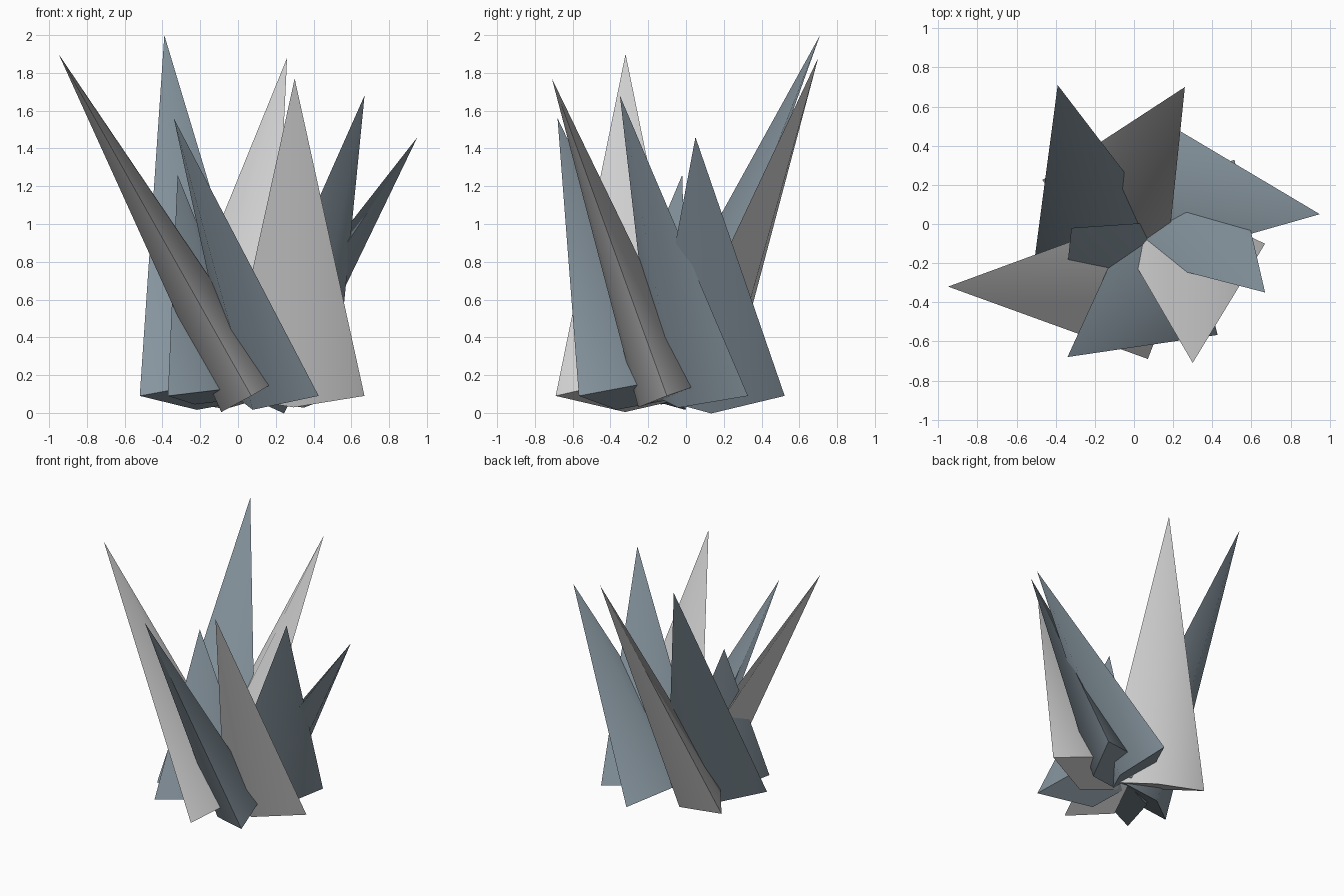
import bpy, bmesh, math
from mathutils import Vector

if "Cube" in bpy.data.objects:
    bpy.data.objects.remove(bpy.data.objects["Cube"], do_unlink=True)


def material(name, rgb):
    m = bpy.data.materials.new(name)
    m.use_nodes = True
    m.diffuse_color = (*rgb, 1)
    m.node_tree.nodes["Principled BSDF"].inputs["Base Color"].default_value = (*rgb, 1)
    return m


pale = material("pale_grey", (0.63, 0.63, 0.63))
slate = material("slate_blue", (0.24, 0.30, 0.345))

CENTRE = Vector((0.06, -0.08, 0.09))
OFFSET, HALF_WIDTH, HALF_THICK = 0.24, 0.37, 0.175


def shard(name, tip, angle, mat):
    """Tall spike with a diamond base whose long diagonal is radial."""
    tip = Vector(tip)
    a = math.radians(angle)
    radial = Vector((math.cos(a), math.sin(a), 0))
    base = CENTRE + radial * OFFSET
    side = (tip - base).cross(radial).normalized()
    corners = [base + radial * HALF_WIDTH, base + side * HALF_THICK,
               base - radial * HALF_WIDTH, base - side * HALF_THICK]
    bm = bmesh.new()
    ring = [bm.verts.new(p) for p in corners]
    top = bm.verts.new(tip)
    bm.faces.new(ring)
    for i in range(len(ring)):
        bm.faces.new((ring[i], ring[i - 1], top))
    bmesh.ops.recalc_face_normals(bm, faces=bm.faces)
    mesh = bpy.data.meshes.new(name)
    bm.to_mesh(mesh)
    bm.free()
    mesh.materials.append(mat)
    obj = bpy.data.objects.new(name, mesh)
    bpy.context.collection.objects.link(obj)
    # Soft across the broad sides, sharp along the thin edges
    bpy.ops.object.select_all(action="DESELECT")
    obj.select_set(True)
    bpy.context.view_layer.objects.active = obj
    bpy.ops.object.shade_smooth_by_angle(angle=math.radians(60))


# Ring of shards: tip position, direction of the outer base corner, colour
shard("shard_right", (-0.95, -0.32, 1.90), 271, pale)
shard("shard_back_right", (-0.39, 0.71, 2.00), 198, slate)
shard("shard_back_left", (0.26, 0.70, 1.88), 150, pale)
shard("shard_front_left", (0.30, -0.71, 1.77), 358, pale)
shard("shard_left_front", (0.67, -0.35, 1.68), 42, slate)
shard("shard_front_right", (-0.34, -0.68, 1.56), 307, slate)
shard("shard_left", (0.95, 0.05, 1.46), 81, slate)
shard("shard_small_inner", (-0.32, -0.02, 1.26), 225, slate)
